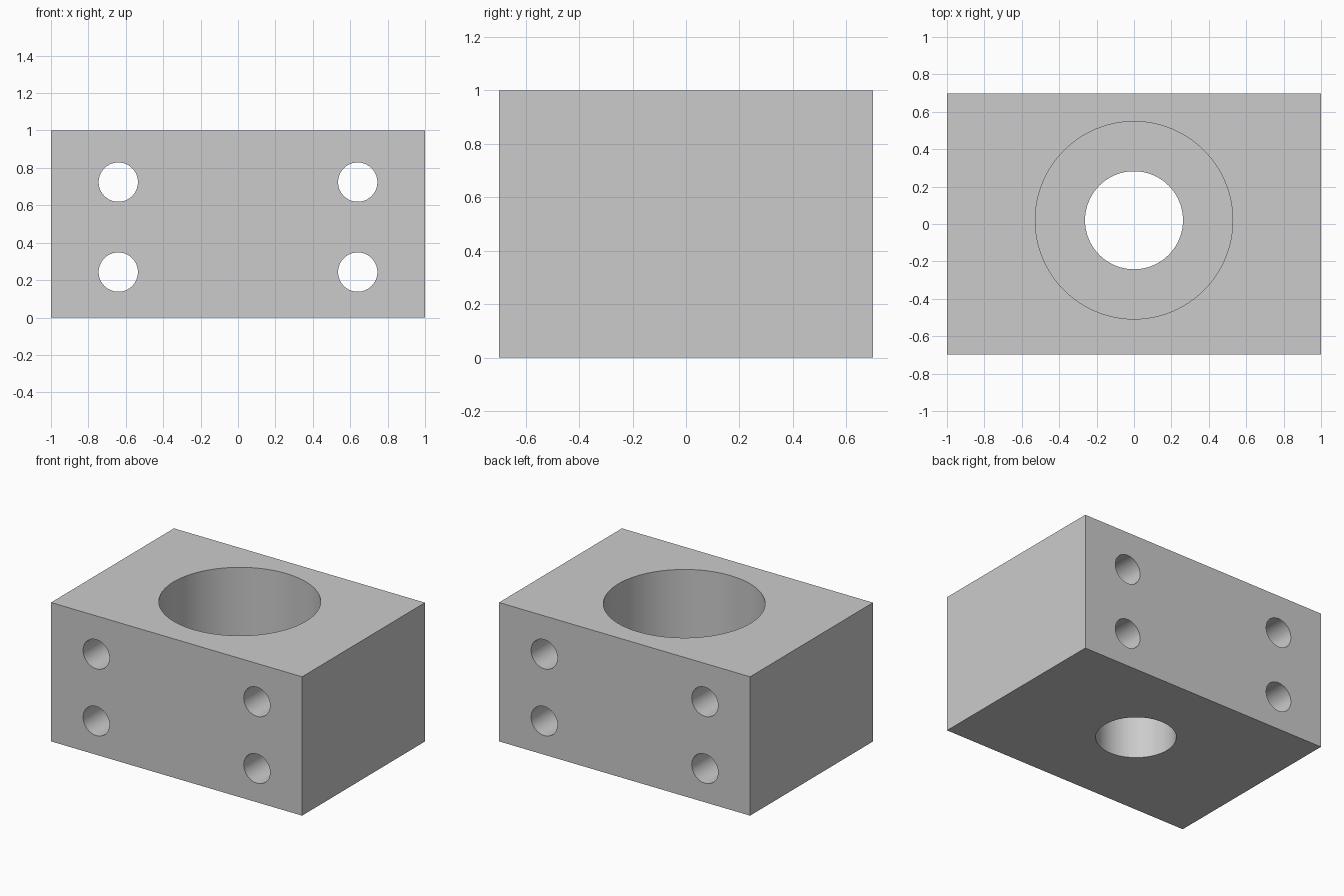
import bpy
import math

# Remove the default cube
default_cube = bpy.data.objects.get("Cube")
if default_cube:
    bpy.data.objects.remove(default_cube, do_unlink=True)

# Single grey material
GREY = (0.6, 0.6, 0.6, 1.0)
grey = bpy.data.materials.new("machined grey")
grey.use_nodes = True
grey.diffuse_color = GREY
grey.node_tree.nodes["Principled BSDF"].inputs["Base Color"].default_value = GREY

DEPTH, HEIGHT = 1.398, 1.0
BORE_Y = 0.02
BORE_FLOOR = 0.45

# Rectangular block
bpy.ops.mesh.primitive_cube_add(size=1, location=(0, 0, HEIGHT / 2))
block = bpy.context.object
block.name = "mounting_block"
block.scale = (2, DEPTH, HEIGHT)
bpy.ops.object.transform_apply(location=False, rotation=False, scale=True)
block.data.materials.append(grey)


def drill(name, radius, length, location, along_y=False, sides=96):
    """Cut a round hole into the block with a hidden cylinder."""
    bpy.ops.mesh.primitive_cylinder_add(
        vertices=sides, radius=radius, depth=length, location=location,
        rotation=(math.pi / 2 if along_y else 0, 0, 0))
    cutter = bpy.context.object
    cutter.name = name
    cutter.data.materials.append(grey)
    cut = block.modifiers.new(name, 'BOOLEAN')
    cut.operation = 'DIFFERENCE'
    cut.solver = 'EXACT'
    cut.object = cutter
    bpy.context.view_layer.objects.active = block
    bpy.ops.object.modifier_apply(modifier=cut.name)
    bpy.data.objects.remove(cutter, do_unlink=True)


# Stepped vertical bore: wide from the top, narrow through the base
drill("wide_bore", 0.528, 1.0, (0, BORE_Y, BORE_FLOOR + 0.5))
drill("narrow_bore", 0.262, 2.0, (0, BORE_Y, 0.5))

# Four bolt holes running front to back
for side, x in (("right", -0.64), ("left", 0.64)):
    for level, z in (("lower", 0.243), ("upper", 0.724)):
        drill(f"{level}_{side}_bolt_hole", 0.105, 2.0, (x, 0, z), along_y=True, sides=64)

# Smooth bores with crisp rims
bpy.ops.object.select_all(action='DESELECT')
block.select_set(True)
bpy.context.view_layer.objects.active = block
bpy.ops.object.shade_smooth_by_angle(angle=math.radians(30))
